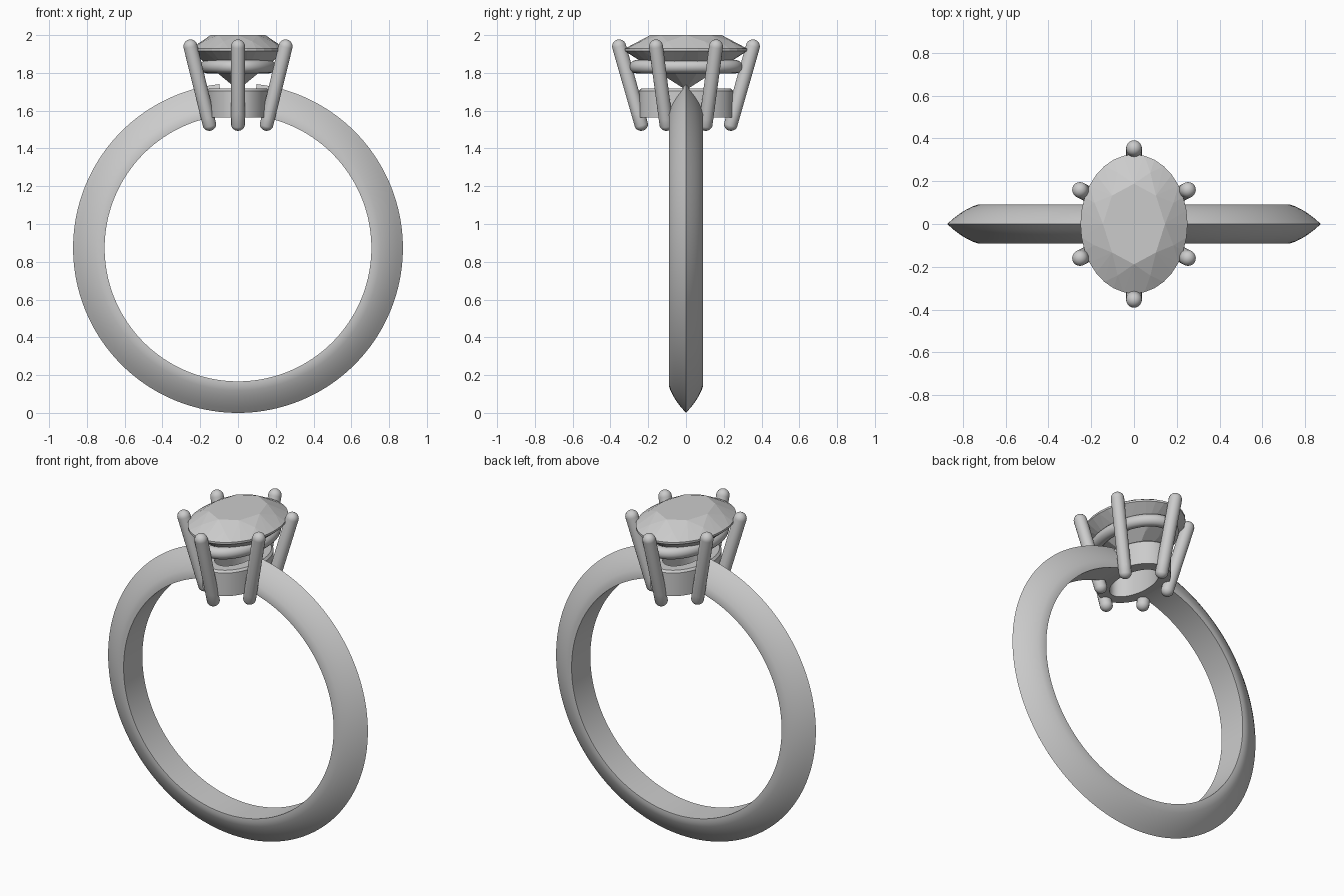
import bpy, bmesh
from math import sin, cos, pi
from mathutils import Vector

if "Cube" in bpy.data.objects:
    bpy.data.objects.remove(bpy.data.objects["Cube"])

CZ, R_OUT, R_IN = 0.873, 0.873, 0.706   # band centre height and radii


def finish(name, bm, smooth=True):
    bmesh.ops.recalc_face_normals(bm, faces=bm.faces)
    me = bpy.data.meshes.new(name)
    bm.to_mesh(me)
    bm.free()
    ob = bpy.data.objects.new(name, me)
    bpy.context.collection.objects.link(ob)
    if smooth:
        smooth_it(ob)
    return ob


def select(ob):
    bpy.ops.object.select_all(action='DESELECT')
    ob.select_set(True)
    bpy.context.view_layer.objects.active = ob


def smooth_it(ob):
    select(ob)
    bpy.ops.object.shade_smooth_by_angle(angle=0.6)


def sweep(name, profile, rx=0, ry=0, z=0, n=96, axis_y=False):
    """Sweep a closed (radial, height) profile round an ellipse."""
    bm = bmesh.new()
    rings = []
    for i in range(n):
        t = 2 * pi * i / n
        ring = []
        for a, b in profile:
            u, v = (rx + a) * cos(t), (ry + a) * sin(t)
            ring.append(bm.verts.new((u, b, z + v) if axis_y else (u, v, z + b)))
        rings.append(ring)
    m = len(profile)
    for i in range(n):
        p, q = rings[i], rings[(i + 1) % n]
        for j in range(m):
            k = (j + 1) % m
            bm.faces.new((p[j], q[j], q[k], p[k]))
    return finish(name, bm)


def cylinder(name, rx, ry, depth, z, axis_y=False):
    bm = bmesh.new()
    bmesh.ops.create_cone(bm, cap_ends=True, segments=128, radius1=1, radius2=1, depth=depth)
    for v in bm.verts:
        x, y, h = v.co
        v.co = (x * rx, h, z + y * ry) if axis_y else (x * rx, y * ry, z + h)
    ob = finish(name, bm, False)
    ob.hide_render = True
    return ob


def cut(ob, cutter):
    select(ob)
    mod = ob.modifiers.new("cut", 'BOOLEAN')
    mod.operation, mod.solver, mod.object = 'DIFFERENCE', 'EXACT', cutter
    bpy.ops.object.modifier_apply(modifier=mod.name)
    smooth_it(ob)


# Knife-edged band: flat inside, curved sides meeting at a ridge
half = [(R_IN, 0.090), (0.728, 0.091), (0.755, 0.082), (0.785, 0.067),
        (0.815, 0.048), (0.845, 0.025)]
band = sweep("band", half + [(R_OUT, 0)] + [(r, -y) for r, y in reversed(half)],
             z=CZ, n=160, axis_y=True)

# Oval base collar of the setting
base = sweep("setting_base", [(-0.07, -0.08), (0, -0.08), (0, 0.06), (-0.012, 0.072), (-0.07, 0.072)],
             0.165, 0.248, 1.645)

# Upper oval rail
rail = sweep("setting_rail", [(0.035 * cos(k * pi / 6), 0.035 * sin(k * pi / 6)) for k in range(12)],
             0.167, 0.265, 1.833)


# Six leaning prongs with rounded tips
def prong(name, top, bottom, r=0.037):
    top, bottom = Vector(top), Vector(bottom)
    axis = top - bottom
    bm = bmesh.new()
    bmesh.ops.create_uvsphere(bm, u_segments=20, v_segments=12, radius=r)
    for v in bm.verts:
        if v.co.z < -0.001:
            v.co.z -= axis.length
    q = Vector((0, 0, 1)).rotation_difference(axis)
    for v in bm.verts:
        v.co = top + q @ v.co
    return finish(name, bm)


prongs = []
for sy, side in ((-1, "front"), (1, "back")):
    prongs.append(prong(side + "_prong", (0, sy * 0.354, 1.94), (0, sy * 0.238, 1.53)))
    for sx, hand in ((-1, "left"), (1, "right")):
        prongs.append(prong(f"{side}_{hand}_prong", (sx * 0.252, sy * 0.159, 1.94),
                            (sx * 0.152, sy * 0.105, 1.53)))

# Trim the setting to the finger hole, and open the band inside the collar
finger = cylinder("finger_cutter", R_IN, R_IN, 1.5, CZ, True)
for ob in [base] + prongs:
    cut(ob, finger)
opening = cylinder("opening_cutter", 0.097, 0.18, 0.6, 1.68)
cut(band, opening)
for c in (finger, opening):
    bpy.data.objects.remove(c)

# Oval brilliant stone: rings of (points, size, height, phase), hulled into facets
bm = bmesh.new()
for n, s, z, ph in ((8, 0.58, 2.0, 0), (8, 0.80, 1.966, 0.5), (32, 1, 1.928, 0),
                    (32, 1, 1.916, 0), (8, 0.5, 1.805, 0.5), (1, 0, 1.71, 0)):
    for i in range(n):
        t = 2 * pi * (i + ph) / n
        bm.verts.new((0.25 * s * cos(t), 0.325 * s * sin(t), z))
bmesh.ops.convex_hull(bm, input=bm.verts)
bmesh.ops.dissolve_limit(bm, angle_limit=0.01, verts=bm.verts, edges=bm.edges)
finish("oval_stone", bm, False)
